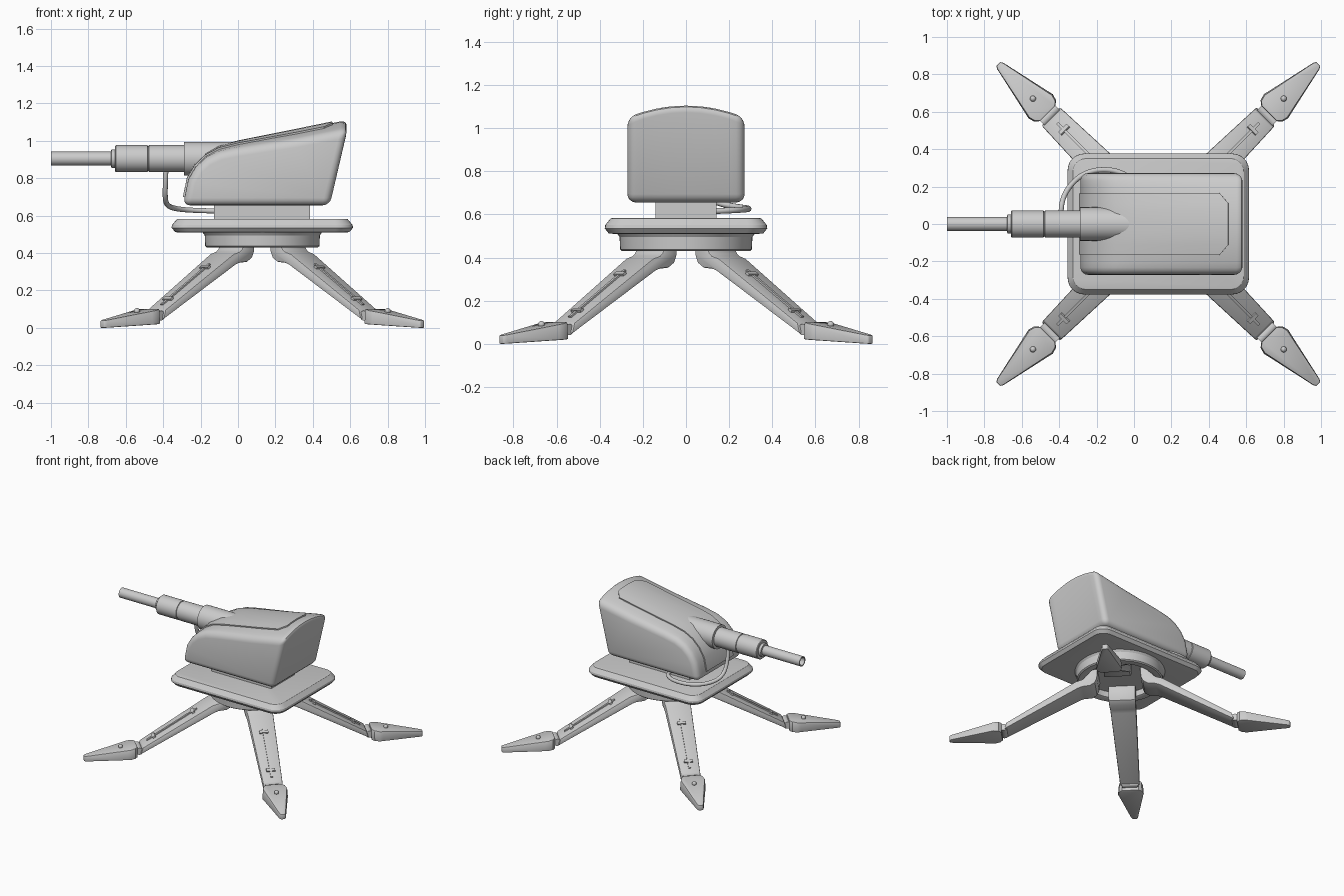
import bpy, bmesh, math
from mathutils import Matrix

if "Cube" in bpy.data.objects:
    bpy.data.objects.remove(bpy.data.objects["Cube"])

CX = 0.13  # turret axis


def finish(name, bm, bevel=0, seg=3, limit=35, angle=30):
    """Clean, bevel sharp edges, smooth shade and link."""
    bmesh.ops.remove_doubles(bm, verts=bm.verts, dist=1e-5)
    bmesh.ops.recalc_face_normals(bm, faces=bm.faces)
    if bevel:
        edges = [e for e in bm.edges if len(e.link_faces) == 2
                 and e.calc_face_angle(0) > math.radians(limit)]
        bmesh.ops.bevel(bm, geom=edges, offset=bevel, segments=seg, profile=0.5,
                        affect='EDGES', clamp_overlap=False)
    me = bpy.data.meshes.new(name)
    bm.to_mesh(me)
    bm.free()
    ob = bpy.data.objects.new(name, me)
    bpy.context.collection.objects.link(ob)
    bpy.ops.object.select_all(action='DESELECT')
    ob.select_set(True)
    bpy.context.view_layer.objects.active = ob
    bpy.ops.object.shade_smooth_by_angle(angle=math.radians(angle))
    return ob


def loft(rings):
    """Join closed rings of equal length, capped at both ends."""
    bm = bmesh.new()
    vs = [[bm.verts.new(p) for p in r] for r in rings]
    n = len(vs[0])
    for a, b in zip(vs, vs[1:]):
        for i in range(n):
            j = (i + 1) % n
            bm.faces.new((a[i], a[j], b[j], b[i]))
    bm.faces.new(vs[0])
    bm.faces.new(vs[-1])
    return bm


def lathe(name, profile, matrix, n=48):
    """Revolve (radius, height) points around z, then transform."""
    rings = [[(r * math.cos(2 * math.pi * i / n), r * math.sin(2 * math.pi * i / n), h)
              for i in range(n)] for r, h in profile]
    bm = loft(rings)
    bm.transform(matrix)
    return finish(name, bm)


def rounded_rect(hx, hy, r, z, k=6):
    pts = []
    for q, (sx, sy) in enumerate(((1, 1), (-1, 1), (-1, -1), (1, -1))):
        for i in range(k + 1):
            a = math.pi / 2 * (q + i / k)
            pts.append((CX + sx * (hx - r) + r * math.cos(a),
                        sy * (hy - r) + r * math.sin(a), z))
    return pts


def box(bm, c, size, rot=0):
    m = (Matrix.Translation(c) @ Matrix.Rotation(rot, 4, 'Y')
         @ Matrix.Diagonal((*size, 1)))
    bmesh.ops.create_cube(bm, size=1, matrix=m)


# Base plate, pedestal and hollow bearing ring
finish("base_plate", loft([
    rounded_rect(0.445, 0.338, 0.06, 0.51), rounded_rect(0.465, 0.358, 0.08, 0.512),
    rounded_rect(0.485, 0.377, 0.09, 0.535), rounded_rect(0.483, 0.375, 0.09, 0.55),
    rounded_rect(0.457, 0.35, 0.07, 0.581), rounded_rect(0.45, 0.343, 0.065, 0.583)]))
bm = bmesh.new()
box(bm, (0.128, 0, 0.62), (0.515, 0.285, 0.1))
finish("pedestal", bm)
lathe("bearing_ring", [(0.245, 0.48), (0.245, 0.435), (0.255, 0.43), (0.296, 0.43),
                       (0.305, 0.437), (0.308, 0.495), (0.32, 0.512), (0.32, 0.52)],
      Matrix.Translation((CX, 0, 0)), 64)

# Hood: side profile with a crowned roof; third value is crown strength
HOOD = [(-0.295, 0.655, 0), (-0.265, 0.80, 0.15), (-0.225, 0.87, 0.25),
        (-0.17, 0.925, 0.35), (-0.10, 0.965, 0.5), (0, 0.993, 0.65),
        (0.3, 1.053, 0.9), (0.588, 1.112, 1), (0.49, 0.655, 0)]


def crown(p, y):
    return p[1] - p[2] * 0.055 * (y / 0.272) ** 2


ys = [-0.272, -0.205, -0.14, -0.07, 0, 0.07, 0.14, 0.205, 0.272]
finish("hood", loft([[(p[0], y, crown(p, y)) for p in HOOD] for y in ys]),
       0.04, 4, 40)

# Raised roof panel that follows the hood and ends in chamfered corners
bm = bmesh.new()
cols = []
for y, end in ((-0.163, 0.46), (-0.11, 0.505), (-0.07, 0.505), (0, 0.505),
               (0.07, 0.505), (0.11, 0.505), (0.163, 0.46)):
    t = (end - 0.3) / 0.288
    last = (end, 1.053 + 0.059 * t, 0.9 + 0.1 * t)
    first = (-0.286, 0.70, 0.05)
    cols.append([bm.verts.new((p[0], y, crown(p, y)))
                 for p in [first] + HOOD[1:7] + [last]])
for a, b in zip(cols, cols[1:]):
    for i in range(len(a) - 1):
        bm.faces.new((a[i], b[i], b[i + 1], a[i + 1]))
bm.normal_update()
if sum(f.normal.z for f in bm.faces) < 0:
    bmesh.ops.reverse_faces(bm, faces=bm.faces)
bm.normal_update()
for v, n in [(v, v.normal.copy()) for v in bm.verts]:
    v.co += n * 0.009
bmesh.ops.solidify(bm, geom=bm.faces[:], thickness=0.015)
finish("roof_panel", bm)

# Barrel, stepped and hollow at the muzzle
lathe("barrel", [(0.09, -0.05), (0.09, 0.288), (0.072, 0.29), (0.072, 0.476),
                 (0.067, 0.478), (0.067, 0.482), (0.072, 0.484), (0.072, 0.653),
                 (0.068, 0.657), (0.05, 0.657), (0.05, 0.677), (0.037, 0.679),
                 (0.037, 1.0), (0.029, 1.0), (0.029, 0.8)],
      Matrix.Translation((0, 0, 0.905)) @ Matrix.Rotation(-math.pi / 2, 4, 'Y'))

# Feed cable from barrel to pedestal
cu = bpy.data.curves.new("feed_cable", 'CURVE')
cu.dimensions = '3D'
cu.bevel_depth = 0.014
cu.bevel_resolution = 3
cu.use_fill_caps = True
path = [(-0.385, 0.03, 0.86), (-0.388, 0.04, 0.78), (-0.392, 0.07, 0.69),
        (-0.38, 0.16, 0.645), (-0.29, 0.27, 0.63), (-0.16, 0.30, 0.626),
        (-0.03, 0.27, 0.622), (0.02, 0.2, 0.618), (0.03, 0.12, 0.615)]
sp = cu.splines.new('NURBS')
sp.points.add(len(path) - 1)
for pt, co in zip(sp.points, path):
    pt.co = (*co, 1)
sp.use_endpoint_u = True
sp.order_u = 4
sp.resolution_u = 6
bpy.context.collection.objects.link(bpy.data.objects.new("feed_cable", cu))

# Legs, built along +x then turned to the four diagonals
LEG = [(0.15, 0.485), (0.235, 0.485), (0.24, 0.425), (0.26, 0.408), (0.305, 0.395),
       (0.80, 0.097), (0.815, 0.045), (0.29, 0.337), (0.26, 0.348),
       (0.205, 0.353), (0.17, 0.375), (0.155, 0.41)]
FOOT = [(0.837, 0.06), (0.855, 0.082), (0.89, 0.092), (0.915, 0.086), (1.195, 0.024),
        (1.21, 0.015)]
SLOPE = math.atan2(0.298, 0.495)


def half_width(r):
    return 0.097 - 0.027 * (r - 0.15) / 0.65


def leg_top(r):
    return 0.395 - (r - 0.305) * math.tan(SLOPE)


for k, tag in enumerate(("back_right", "back_left", "front_left", "front_right")):
    # Angled leg
    leg = finish("leg_" + tag, loft([[(r, s * half_width(r), z) for r, z in LEG]
                                     for s in (-1, 1)]), 0.008, 2, 40)
    # Rod and clips on the leg
    bm = bmesh.new()
    box(bm, (0.58, 0, leg_top(0.58)), (0.42, 0.016, 0.016), SLOPE)
    for r in (0.43, 0.71):
        box(bm, (r, 0, leg_top(r)), (0.022, 0.062, 0.024), SLOPE)
    rod = finish("leg_rod_" + tag, bm)
    # Ankle hinge
    bm = bmesh.new()
    bmesh.ops.create_cone(bm, cap_ends=True, segments=24, radius1=0.026, radius2=0.026,
                          depth=0.115, matrix=Matrix.Translation((0.822, 0, 0.066))
                          @ Matrix.Rotation(math.pi / 2, 4, 'X'))
    hinge = finish("ankle_hinge_" + tag, bm)
    # Pointed foot with stud
    outline = FOOT + [(r, -w) for r, w in reversed(FOOT)]
    foot = finish("foot_" + tag, loft([
        [(r, w, 0.022 - 0.022 * (r - 0.837) / 0.373) for r, w in outline],
        [(r, w * 0.93, 0.103 - 0.063 * (r - 0.837) / 0.373) for r, w in outline]]),
        0.005, 2, 50)
    bm = bmesh.new()
    bmesh.ops.create_uvsphere(bm, u_segments=16, v_segments=8, radius=0.016,
                              matrix=Matrix.Translation((0.948, 0, 0.09)))
    stud = finish("foot_stud_" + tag, bm)
    for ob in (leg, rod, hinge, foot, stud):
        ob.location = (CX, 0, 0)
        ob.rotation_euler = (0, 0, math.pi / 4 + k * math.pi / 2)
